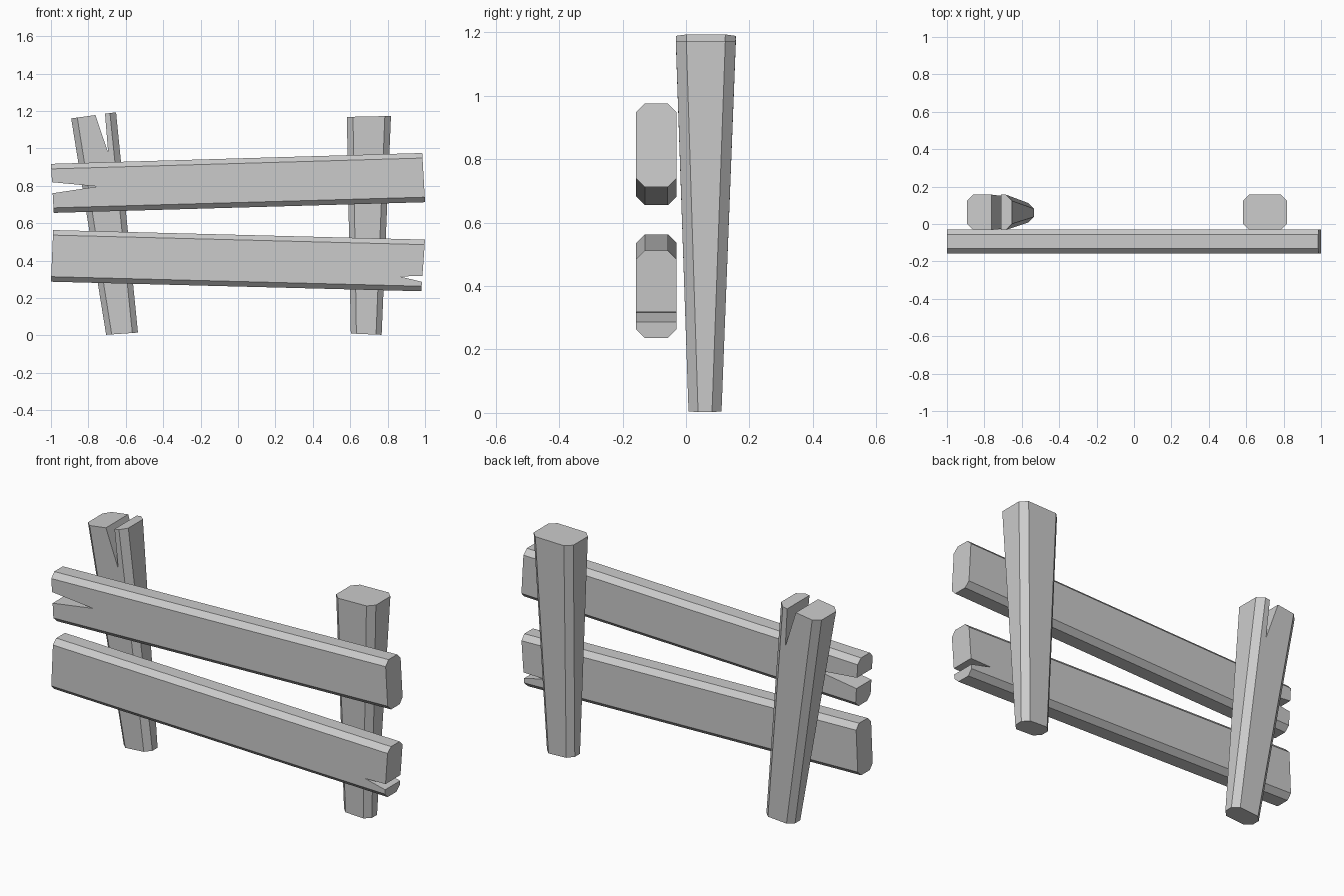
import bpy
import bmesh
from mathutils import Vector

if "Cube" in bpy.data.objects:
    bpy.data.objects.remove(bpy.data.objects["Cube"])


def make_object(name, rings):
    """Closed solid lofted between two matching rings."""
    bm = bmesh.new()
    a, b = [[bm.verts.new(p) for p in ring] for ring in rings]
    n = len(a)
    bm.faces.new(a)
    bm.faces.new(b)
    for i in range(n):
        j = (i + 1) % n
        bm.faces.new((a[i], a[j], b[j], b[i]))
    bmesh.ops.recalc_face_normals(bm, faces=bm.faces)
    mesh = bpy.data.meshes.new(name)
    bm.to_mesh(mesh)
    bm.free()
    ob = bpy.data.objects.new(name, mesh)
    bpy.context.collection.objects.link(ob)
    return ob


def end_ring(p, q, y0, y1, c):
    """Chamfered rectangle spanning p-q in the xz plane and y0-y1 in depth."""
    p, q = Vector((p[0], 0, p[1])), Vector((q[0], 0, q[1]))
    w = (q - p).length
    u = (q - p) / w
    outline = [(c, y0), (w - c, y0), (w, y0 + c), (w, y1 - c),
               (w - c, y1), (c, y1), (0, y1 - c), (0, y0 + c)]
    return [p + u * t + Vector((0, y, 0)) for t, y in outline]


def split(ob, tip, a, b):
    """Cut a V-shaped crack through the full depth of a board."""
    tip, a, b = Vector(tip), Vector(a), Vector(b)
    tri = [tip, tip + (a - tip) * 1.4, tip + (b - tip) * 1.4]
    cutter = make_object(ob.name + "_cutter",
                         [[(v.x, y, v.y) for v in tri] for y in (-0.4, 0.4)])
    cutter.hide_render = True
    mod = ob.modifiers.new("split", 'BOOLEAN')
    mod.operation = 'DIFFERENCE'
    mod.solver = 'EXACT'
    mod.object = cutter
    bpy.context.view_layer.objects.active = ob
    bpy.ops.object.modifier_apply(modifier=mod.name)
    bpy.data.objects.remove(cutter)


def plank(name, left, right):
    return make_object(name, [end_ring(*e, -0.157, -0.03, 0.027) for e in (left, right)])


def post(name, bottom, top):
    return make_object(name, [end_ring(*bottom, 0.008, 0.112, 0.03),
                              end_ring(*top, -0.032, 0.157, 0.033)])


# Horizontal planks, each cracked at one end
upper = plank("upper_plank", ((-0.985, 0.655), (-1.0, 0.917)), ((1.0, 0.712), (0.985, 0.975)))
split(upper, (-0.75, 0.796), (-0.995, 0.819), (-0.99, 0.76))

lower = plank("lower_plank", ((-1.0, 0.287), (-0.988, 0.563)), ((0.98, 0.236), (1.0, 0.512)))
split(lower, (0.865, 0.315), (0.985, 0.318), (0.985, 0.286))

# Tapered posts, the left one leaning and cracked at the top
left_post = post("left_post", ((-0.705, 0.003), (-0.535, 0.015)), ((-0.892, 1.16), (-0.652, 1.193)))
split(left_post, (-0.694, 0.975), (-0.762, 1.178), (-0.711, 1.185))

post("right_post", ((0.603, 0.01), (0.768, 0.003)), ((0.582, 1.168), (0.818, 1.173)))
